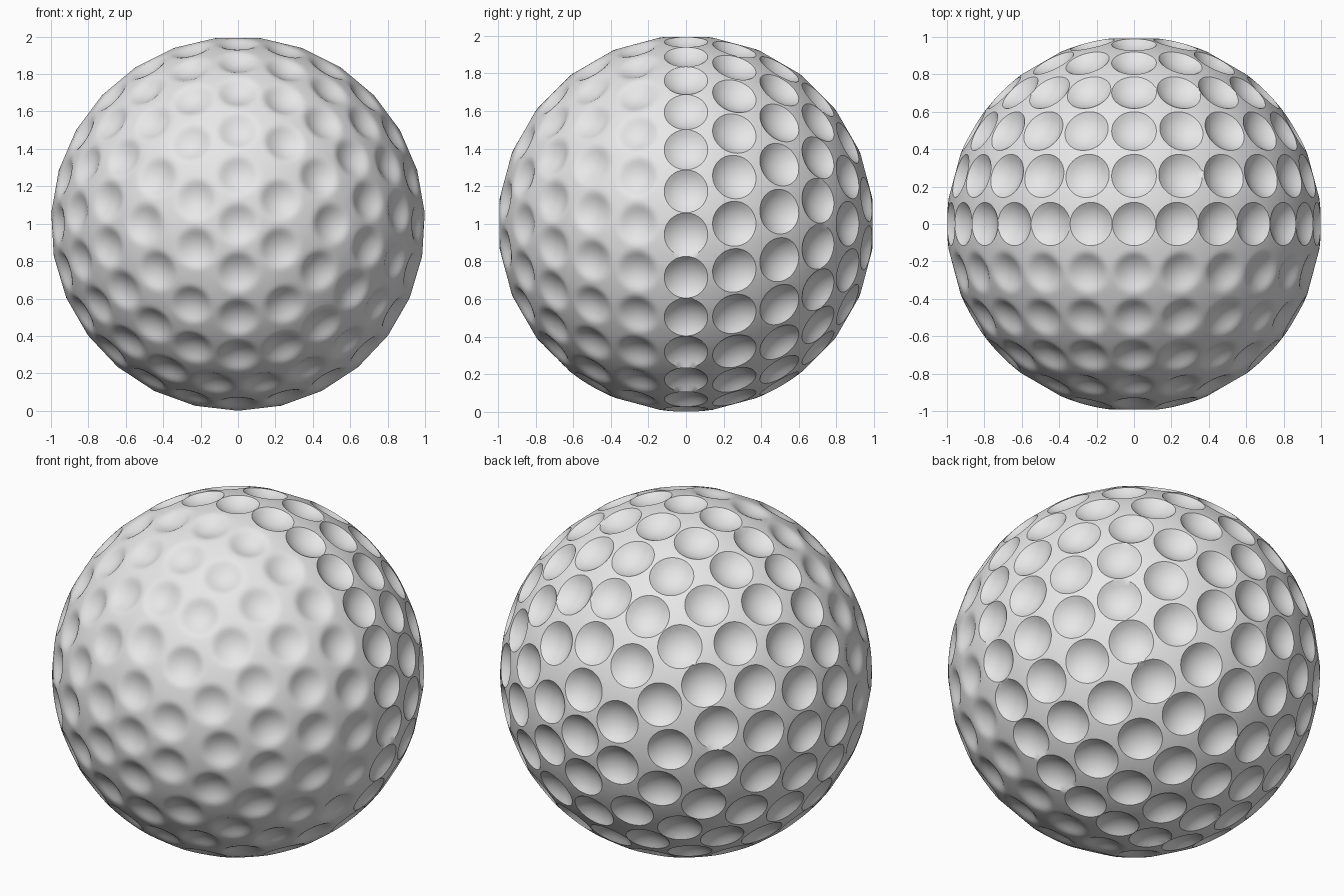
import bpy, bmesh, math
from mathutils import Vector
from mathutils.kdtree import KDTree

default = bpy.data.objects.get("Cube")
if default:
    bpy.data.objects.remove(default, do_unlink=True)

CUTTER = 0.18        # radius of the ball that scoops each dimple
SNAP = 0.0105        # half an edge length, pulls vertices onto the rims
RINGS = [1, 6, 12, 18, 21, 24, 27]   # dimples per ring, pole to equator


# Dimple centres: rings around the y axis, 15 degrees apart
def ring(count, polar, side):
    for k in range(count):
        turn = math.tau * k / count
        yield Vector((math.sin(polar) * math.sin(turn),
                      side * math.cos(polar),
                      math.sin(polar) * math.cos(turn)))


dimples = []         # (centre, rim angle, soft rim)
for i, count in enumerate(RINGS):
    polar = math.radians(15 * i)
    if i == len(RINGS) - 1:
        dimples += [(c, 0.116, False) for c in ring(count, polar, 1)]
    else:
        dimples += [(c, 0.12, False) for c in ring(count, polar, 1)]
        dimples += [(c, 0.126, True) for c in ring(count, polar, -1)]

tree = KDTree(len(dimples))
for i, d in enumerate(dimples):
    tree.insert(d[0], i)
tree.balance()


# Crisp dimple: distance at which a ray meets the scooping ball
def crisp_radius(a, rim):
    dist = math.cos(rim) + math.sqrt(CUTTER ** 2 - math.sin(rim) ** 2)
    return dist * math.cos(a) - math.sqrt(CUTTER ** 2 - (dist * math.sin(a)) ** 2)


# Soft dimple: round bowl that eases out into the surface
def soft_radius(a, rim, slope=0.6, inner=0.09):
    if a > inner:
        return 1 - 0.5 * slope * (rim - a) ** 2 / (rim - inner)
    return 1 - 0.5 * slope * (rim - a * a / inner)


# Ball surface
bm = bmesh.new()
bmesh.ops.create_icosphere(bm, subdivisions=7, radius=1)
for v in bm.verts:
    p = v.co.normalized()
    _, index, chord = tree.find(p)
    centre, rim, soft = dimples[index]
    a = 2 * math.asin(min(1, chord / 2))
    if not soft and abs(a - rim) < SNAP:
        side = (p - centre * p.dot(centre)).normalized()
        p = centre * math.cos(rim) + side * math.sin(rim)
        a = rim
    if a < rim:
        p = p * (soft_radius(a, rim) if soft else crisp_radius(a, rim))
    v.co = p + Vector((0, 0, 1))

mesh = bpy.data.meshes.new("dimpled_ball")
bm.to_mesh(mesh)
bm.free()
ball = bpy.data.objects.new("dimpled_ball", mesh)
bpy.context.collection.objects.link(ball)

# Single pale colour
colour = (0.8, 0.8, 0.8, 1)
mat = bpy.data.materials.new("pale_grey")
mat.use_nodes = True
mat.diffuse_color = colour
mat.node_tree.nodes["Principled BSDF"].inputs["Base Color"].default_value = colour
mesh.materials.append(mat)

# Smooth bowls, sharp rims
bpy.ops.object.select_all(action='DESELECT')
ball.select_set(True)
bpy.context.view_layer.objects.active = ball
bpy.ops.object.shade_smooth_by_angle(angle=math.radians(30))
